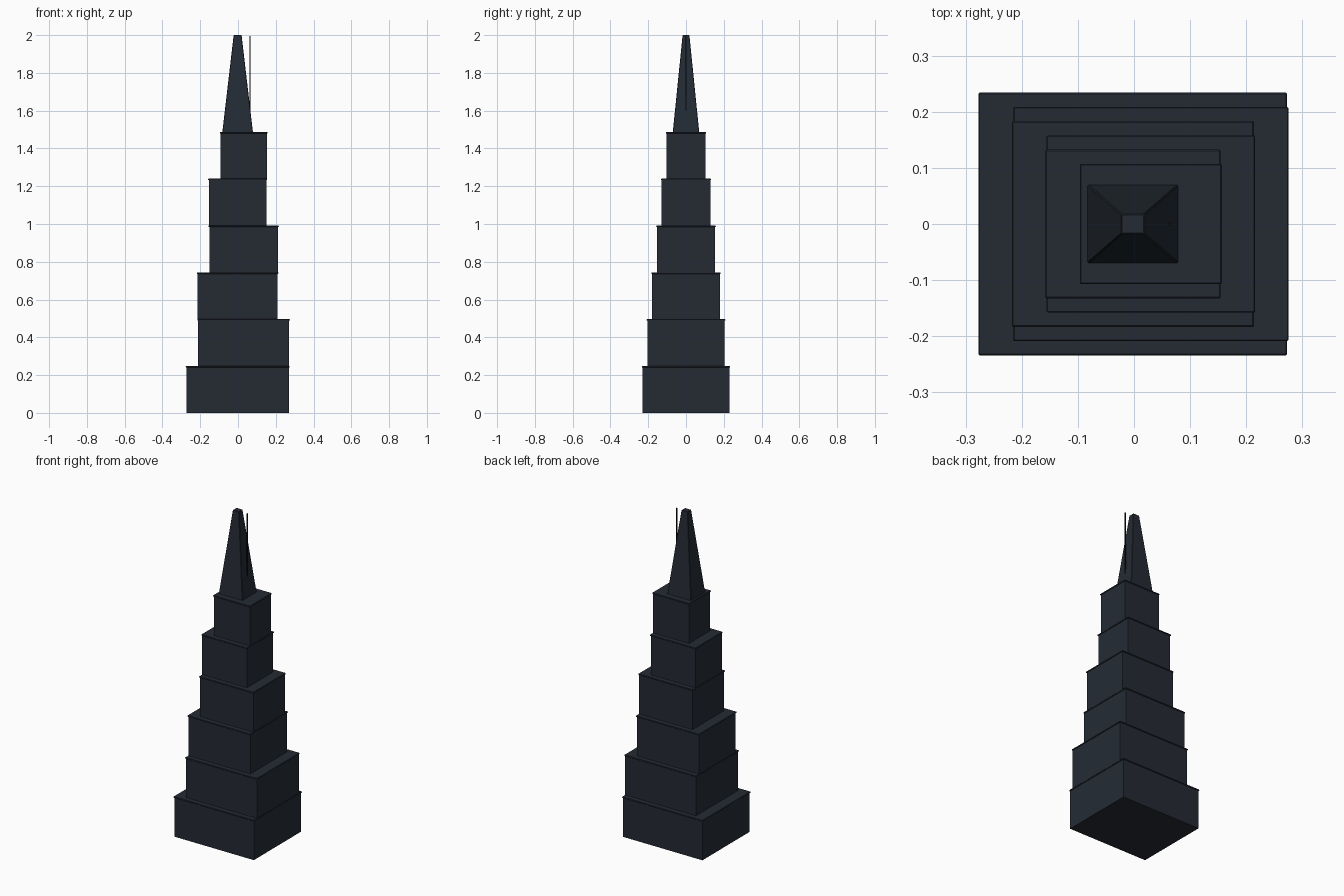
import bpy, bmesh

if "Cube" in bpy.data.objects:
    bpy.data.objects.remove(bpy.data.objects["Cube"])


def material(name, rgb):
    m = bpy.data.materials.new(name)
    m.diffuse_color = (*rgb, 1)
    m.use_nodes = True
    m.node_tree.nodes["Principled BSDF"].inputs["Base Color"].default_value = m.diffuse_color
    return m


slate = material("dark_slate", (0.018, 0.024, 0.034))
black = material("antenna_black", (0.006, 0.006, 0.008))


def prism(name, cx, bottom, top, z0, z1, mat, bevel=0):
    """Box between z0 and z1 with given half sizes at bottom and top."""
    bm = bmesh.new()
    bmesh.ops.create_cube(bm, size=2)
    for v in bm.verts:
        hx, hy = top if v.co.z > 0 else bottom
        v.co = (cx + v.co.x * hx, v.co.y * hy, z1 if v.co.z > 0 else z0)
    mesh = bpy.data.meshes.new(name)
    bm.to_mesh(mesh)
    bm.free()
    mesh.materials.append(mat)
    ob = bpy.data.objects.new(name, mesh)
    bpy.context.collection.objects.link(ob)
    if bevel:
        mod = ob.modifiers.new("soft_edges", 'BEVEL')
        mod.width = bevel
        mod.segments = 1
    return ob


STEP = 0.248
LIP = 0.004

# Six shrinking storeys, alternately shifted, each with a thin projecting rim
for i in range(6):
    cx = 0.03 if i % 2 else -0.002
    hx, hy = 0.275 - 0.0297 * i, 0.234 - 0.0254 * i
    z0, z1 = i * STEP, (i + 1) * STEP
    body = (hx - LIP, hy - LIP)
    prism(f"storey_{i + 1}", cx, body, body, z0, z1 - 0.006, slate)
    prism(f"storey_rim_{i + 1}", cx, (hx, hy), (hx, hy), z1 - 0.008, z1, slate, 0.002)

# Tapered spire with a flat tip
prism("spire", -0.002, (0.081, 0.070), (0.021, 0.018), 6 * STEP - 0.002, 2.0, slate, 0.002)

# Thin antenna beside the spire
bpy.ops.mesh.primitive_cylinder_add(vertices=8, radius=0.003, depth=0.40,
                                    location=(0.063, 0, 1.795))
antenna = bpy.context.object
antenna.name = "antenna"
antenna.data.materials.append(black)
